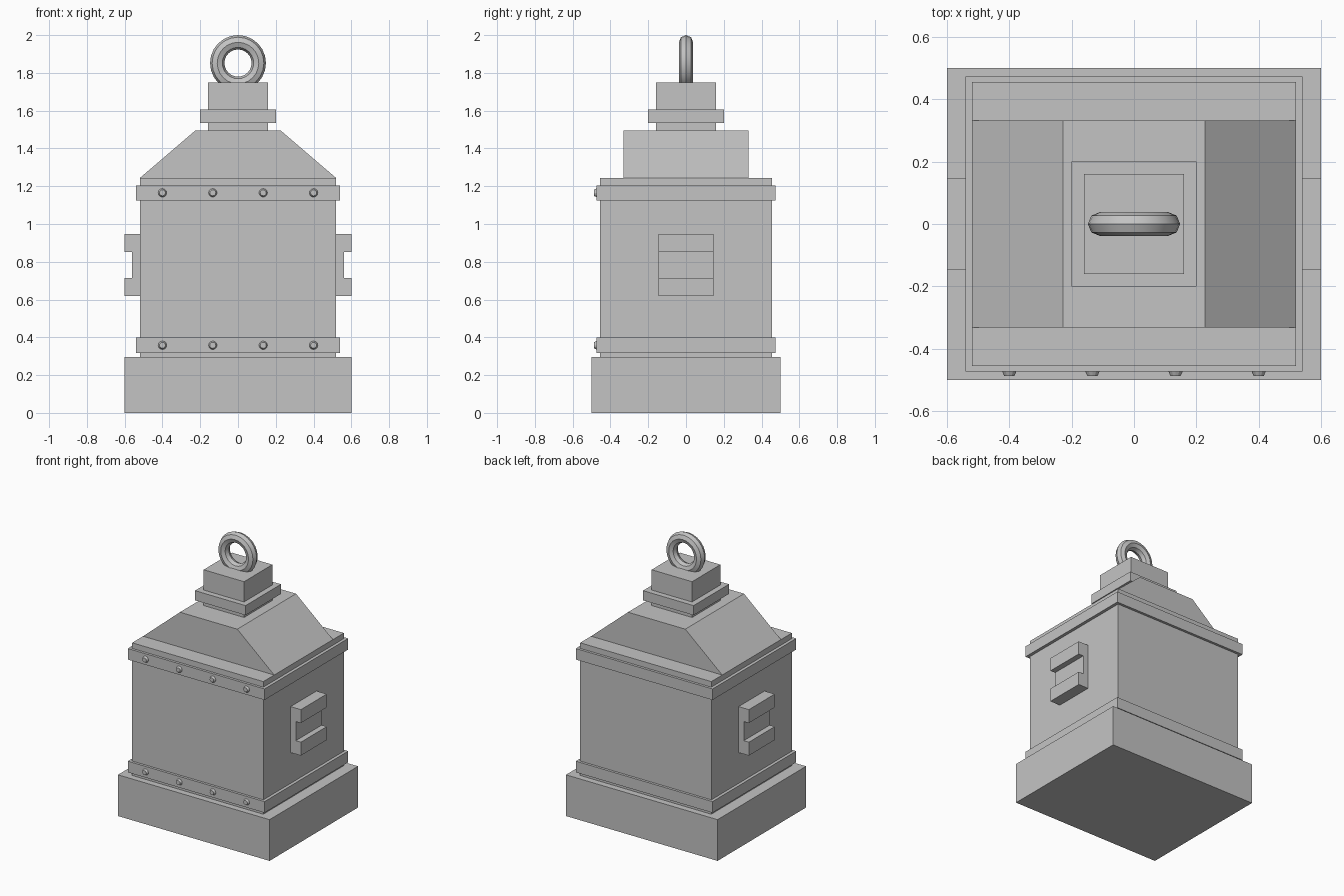
import bpy, bmesh, math
from mathutils import Matrix

if "Cube" in bpy.data.objects:
    bpy.data.objects.remove(bpy.data.objects["Cube"])

grey = bpy.data.materials.new("plain_grey")
grey.diffuse_color = (0.55, 0.55, 0.55, 1)
grey.use_nodes = True
grey.node_tree.nodes["Principled BSDF"].inputs["Base Color"].default_value = grey.diffuse_color


def finish(name, bm):
    bmesh.ops.recalc_face_normals(bm, faces=bm.faces)
    mesh = bpy.data.meshes.new(name)
    bm.to_mesh(mesh)
    bm.free()
    mesh.materials.append(grey)
    obj = bpy.data.objects.new(name, mesh)
    bpy.context.collection.objects.link(obj)
    return obj


def box(name, hx, hy, z0, z1):
    bm = bmesh.new()
    bmesh.ops.create_cube(bm, size=1, matrix=Matrix.Translation((0, 0, (z0 + z1) / 2))
                          @ Matrix.Diagonal((2 * hx, 2 * hy, z1 - z0, 1)))
    return finish(name, bm)


def extrude_y(name, profile, hy):
    """Prism from an (x, z) profile, running from -hy to hy."""
    bm = bmesh.new()
    face = bm.faces.new([bm.verts.new((x, -hy, z)) for x, z in profile])
    new = bmesh.ops.extrude_face_region(bm, geom=[face])["geom"]
    bmesh.ops.translate(bm, vec=(0, 2 * hy, 0),
                        verts=[v for v in new if isinstance(v, bmesh.types.BMVert)])
    return finish(name, bm)


# Stacked housing
box("base", 0.6, 0.5, 0, 0.295)
box("body", 0.519, 0.455, 0.295, 1.244)
box("lower_band", 0.541, 0.473, 0.318, 0.398)
box("upper_band", 0.541, 0.473, 1.125, 1.204)

# Sloped roof, neck and collar
extrude_y("roof", [(-0.519, 1.244), (0.519, 1.244), (0.227, 1.494), (-0.227, 1.494)], 0.332)
box("neck", 0.16, 0.16, 1.494, 1.75)
box("collar", 0.2, 0.2, 1.536, 1.605)

# Notched side handles
for side, s in (("left", -1), ("right", 1)):
    c_shape = [(0.519, 0.618), (0.6, 0.618), (0.6, 0.714), (0.56, 0.714),
               (0.56, 0.851), (0.6, 0.851), (0.6, 0.947), (0.519, 0.947)]
    extrude_y(side + "_handle", [(s * x, z) for x, z in c_shape], 0.146)

# Rivets along the front of both bands
for band, z in (("lower", 0.358), ("upper", 1.165)):
    for i in range(4):
        bm = bmesh.new()
        bmesh.ops.create_cone(bm, cap_ends=True, segments=12, radius1=0.024, radius2=0.016,
                              depth=0.018,
                              matrix=Matrix.Translation((-0.4 + i * 0.8 / 3, -0.479, z))
                              @ Matrix.Rotation(math.pi / 2, 4, "X"))
        finish(f"{band}_rivet_{i + 1}", bm)

# Lifting ring standing in the x-z plane
bpy.ops.mesh.primitive_torus_add(major_segments=24, minor_segments=8, major_radius=0.11,
                                 minor_radius=0.038, location=(0, 0, 1.852),
                                 rotation=(math.pi / 2, 0, 0))
ring = bpy.context.object
ring.name = "lifting_ring"
ring.data.materials.append(grey)
bpy.ops.object.shade_smooth_by_angle(angle=math.radians(30))
